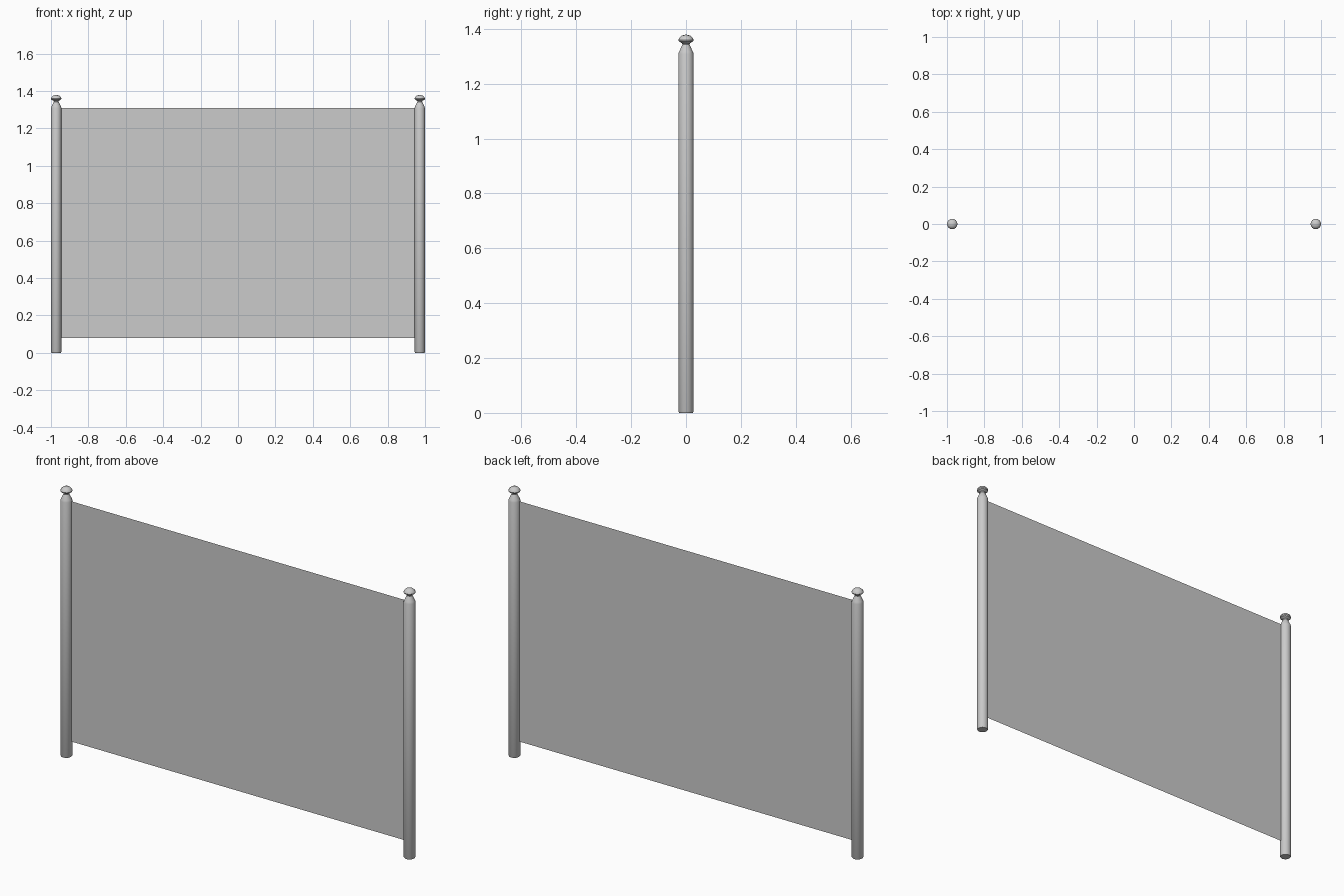
import bpy, bmesh
from math import pi, radians

if "Cube" in bpy.data.objects:
    bpy.data.objects.remove(bpy.data.objects["Cube"])

POST_X = 0.972
# (radius, height) outline of a post with its rounded finial
PROFILE = [(0, 0), (0.025, 0), (0.028, 0.005), (0.028, 1.308), (0.025, 1.317),
           (0.013, 1.342), (0.014, 1.347), (0.026, 1.354), (0.028, 1.359),
           (0.025, 1.367), (0.016, 1.375), (0, 1.379)]


def make_object(name, bm):
    mesh = bpy.data.meshes.new(name)
    bm.to_mesh(mesh)
    bm.free()
    obj = bpy.data.objects.new(name, mesh)
    bpy.context.collection.objects.link(obj)
    return obj


def make_post(name, x):
    bm = bmesh.new()
    verts = [bm.verts.new((r, 0, z)) for r, z in PROFILE]
    edges = [bm.edges.new(pair) for pair in zip(verts, verts[1:])]
    bmesh.ops.spin(bm, geom=verts + edges, cent=(0, 0, 0), axis=(0, 0, 1),
                   angle=2 * pi, steps=16)
    bmesh.ops.remove_doubles(bm, verts=bm.verts[:], dist=0.0005)
    bmesh.ops.recalc_face_normals(bm, faces=bm.faces[:])
    obj = make_object(name, bm)
    obj.location.x = x
    bpy.ops.object.select_all(action='DESELECT')
    obj.select_set(True)
    bpy.context.view_layer.objects.active = obj
    bpy.ops.object.shade_smooth_by_angle(angle=radians(35))


# Turned posts
make_post("left_post", -POST_X)
make_post("right_post", POST_X)

# Thin sheet stretched between the posts
bm = bmesh.new()
w = POST_X - 0.027
bm.faces.new([bm.verts.new((x, 0, z)) for x, z in
              [(-w, 0.08), (w, 0.08), (w, 1.31), (-w, 1.31)]])
make_object("fence_panel", bm)
